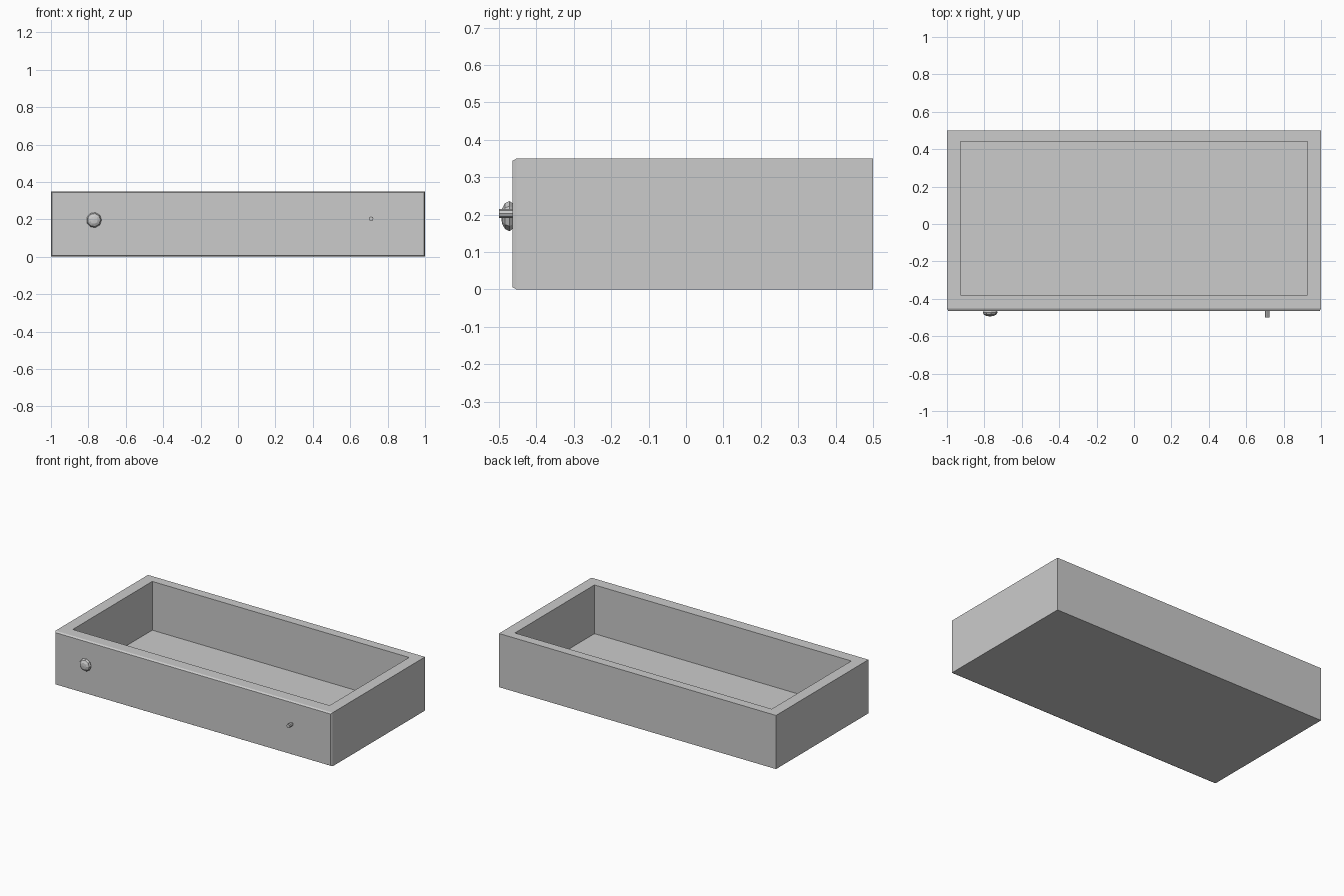
import bpy
import bmesh
import math
from mathutils import Matrix, Vector

cube = bpy.data.objects.get("Cube")
if cube:
    bpy.data.objects.remove(cube, do_unlink=True)

GREY = (0.6, 0.6, 0.6, 1.0)
grey = bpy.data.materials.new("plain_grey")
grey.use_nodes = True
grey.diffuse_color = GREY
grey.node_tree.nodes["Principled BSDF"].inputs["Base Color"].default_value = GREY


def make_object(name, bm):
    bmesh.ops.recalc_face_normals(bm, faces=bm.faces)
    mesh = bpy.data.meshes.new(name)
    bm.to_mesh(mesh)
    bm.free()
    mesh.materials.append(grey)
    obj = bpy.data.objects.new(name, mesh)
    bpy.context.collection.objects.link(obj)
    return obj


def facing(bm, direction):
    bm.normal_update()
    return max(bm.faces, key=lambda f: f.normal.dot(Vector(direction)))


def lathe(name, profile, x, z, sides):
    """Turn (radius, y) points around an axis along y."""
    bm = bmesh.new()
    verts = [bm.verts.new((r, y, 0)) for r, y in profile]
    edges = [bm.edges.new(pair) for pair in zip(verts, verts[1:])]
    bmesh.ops.spin(bm, geom=verts + edges, cent=(0, 0, 0), axis=(0, 1, 0),
                   angle=math.tau, steps=sides)
    bmesh.ops.remove_doubles(bm, verts=bm.verts, dist=0.0005)
    bmesh.ops.translate(bm, verts=bm.verts, vec=(x, 0, z))
    return make_object(name, bm)


# Drawer box with a bevelled front and a hollow inside
HEIGHT, FLOOR, FRONT, BACK = 0.35, 0.032, -0.453, 0.5
bm = bmesh.new()
bmesh.ops.create_cube(bm, size=1, matrix=Matrix.Translation((0, (FRONT + BACK) / 2, HEIGHT / 2))
                      @ Matrix.Diagonal((2, BACK - FRONT, HEIGHT, 1)))
top = facing(bm, (0, 0, 1))
bmesh.ops.inset_region(bm, faces=[top], thickness=0.05)
for v in top.verts:
    v.co.x = math.copysign(0.927, v.co.x)
    v.co.y = 0.44 if v.co.y > 0 else -0.38
floor = bmesh.ops.extrude_discrete_faces(bm, faces=[top])["faces"][0]
bmesh.ops.translate(bm, verts=floor.verts, vec=(0, 0, FLOOR - HEIGHT))
front = min(bm.faces, key=lambda f: f.calc_center_median().y)
bmesh.ops.inset_region(bm, faces=[front], thickness=0.009, depth=0.0)
bmesh.ops.translate(bm, verts=front.verts, vec=(0, -0.011, 0))
make_object("drawer_box", bm)

# Faceted round knob on the right
lathe("knob", [(0.024, -0.455), (0.036, -0.465), (0.041, -0.472),
               (0.035, -0.484), (0.02, -0.492), (0, -0.494)], -0.77, 0.196, 9)

# Bare pin where the other knob is missing
lathe("knob_pin", [(0.012, -0.455), (0.012, -0.5), (0, -0.5)], 0.712, 0.203, 8)
